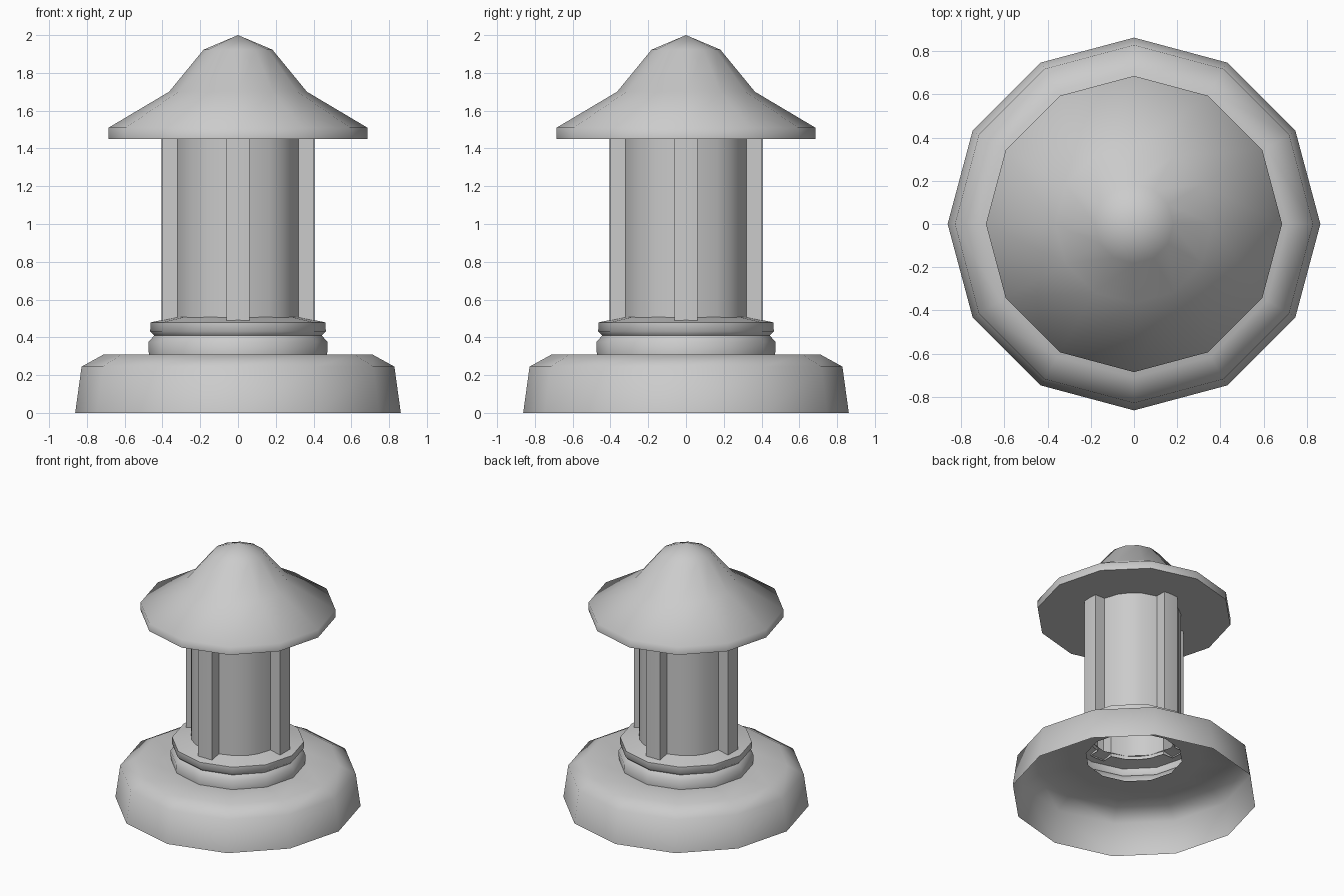
import bpy, bmesh
from math import sin, cos, pi, radians

cube = bpy.data.objects.get("Cube")
if cube:
    bpy.data.objects.remove(cube, do_unlink=True)

SIDES = 12

stone = bpy.data.materials.new("plain_grey")
stone.use_nodes = True
GREY = (0.6, 0.6, 0.6, 1)
stone.diffuse_color = GREY
stone.node_tree.nodes["Principled BSDF"].inputs["Base Color"].default_value = GREY


def finish(name, bm):
    """Turn a bmesh into a smooth object that keeps its hard corners."""
    mesh = bpy.data.meshes.new(name)
    bm.to_mesh(mesh)
    bm.free()
    mesh.materials.append(stone)
    obj = bpy.data.objects.new(name, mesh)
    bpy.context.collection.objects.link(obj)
    bpy.ops.object.select_all(action='DESELECT')
    obj.select_set(True)
    bpy.context.view_layer.objects.active = obj
    bpy.ops.object.shade_smooth_by_angle(angle=radians(65))
    return obj


def bridge(bm, low, high):
    """Join two closed rings of equal length, or a ring and a single tip."""
    n = len(low)
    for i in range(n):
        j = (i + 1) % n
        if len(high) == 1:
            bm.faces.new((low[i], low[j], high[0]))
        else:
            bm.faces.new((low[i], low[j], high[j], high[i]))


def turned(name, profile, cap_bottom=False):
    """Turn a (radius, height) profile, listed from the bottom outward and up."""
    bm = bmesh.new()
    rings = []
    for r, z in profile:
        count = SIDES if r else 1
        rings.append([bm.verts.new((r * cos(2 * pi * i / SIDES),
                                    r * sin(2 * pi * i / SIDES), z))
                      for i in range(count)])
    for low, high in zip(rings, rings[1:]):
        bridge(bm, low, high)
    if cap_bottom:
        bm.faces.new(rings[0][::-1])
    return finish(name, bm)


# Hollow base, open underneath
turned("base", [(0.862, 0), (0.828, 0.245), (0.71, 0.31), (0.47, 0.31)])

# Collar with a pinched waist and a floor ring
turned("collar", [(0.34, 0.31), (0.472, 0.31), (0.475, 0.375), (0.443, 0.41),
                  (0.465, 0.432), (0.463, 0.479), (0.33, 0.507)])

# Round shaft with four square ribs, as one open tube
bm = bmesh.new()
outline = []
for quarter in range(4):
    c, s = cos(quarter * pi / 2), sin(quarter * pi / 2)
    points = [(0.32, -0.06), (0.402, -0.06), (0.406, 0), (0.402, 0.06), (0.32, 0.06)]
    points += [(0.33 * cos(radians(a)), 0.33 * sin(radians(a))) for a in (30, 45, 60)]
    outline += [(x * c - y * s, x * s + y * c) for x, y in points]
bridge(bm, *[[bm.verts.new((x, y, z)) for x, y in outline] for z in (0.48, 1.45)])
finish("ribbed_shaft", bm)

# Bell-shaped roof with a flat underside
turned("roof", [(0.685, 1.45), (0.685, 1.51), (0.365, 1.70), (0.182, 1.923), (0, 2)],
       cap_bottom=True)
